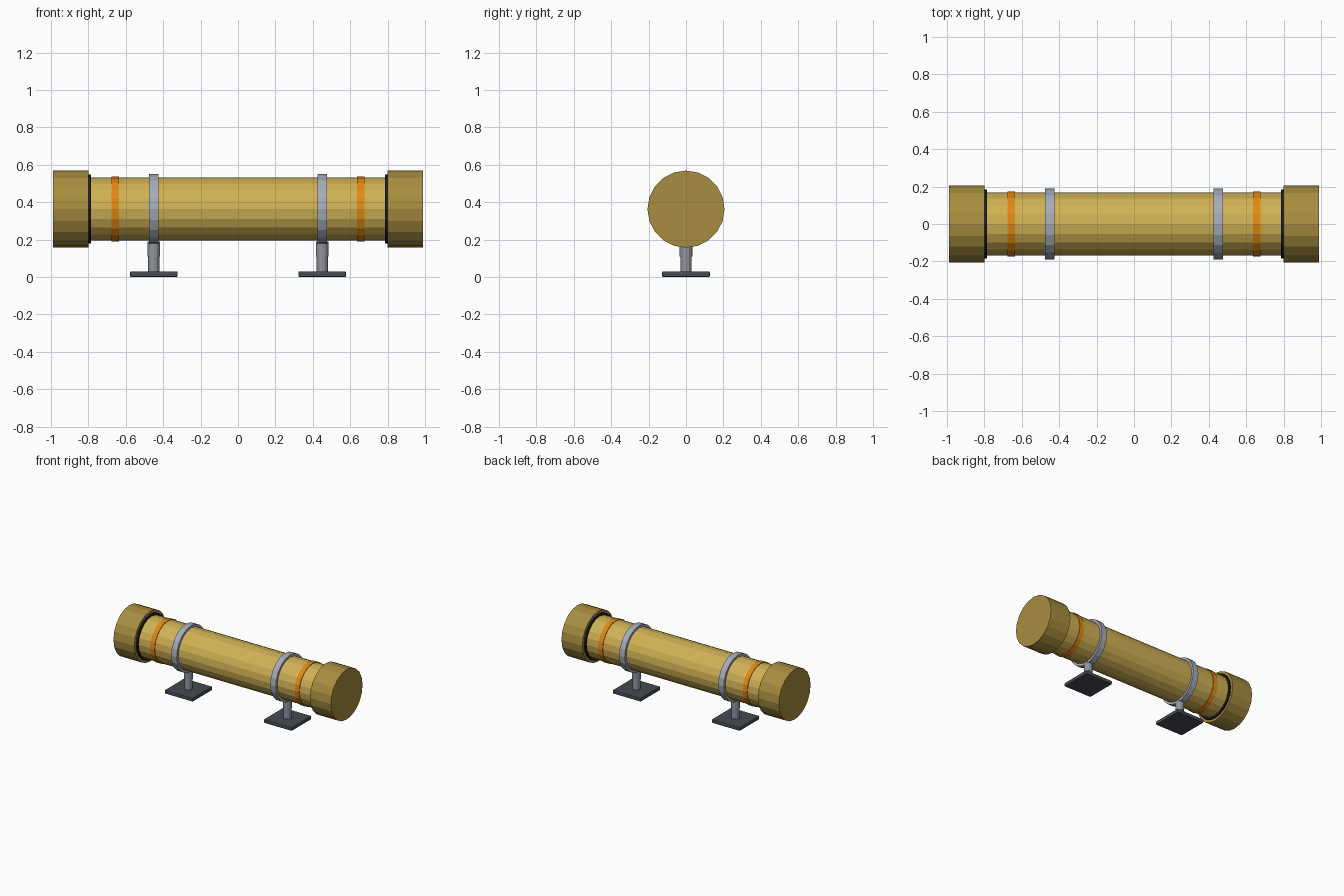
import bpy
import math

default = bpy.data.objects.get("Cube")
if default:
    bpy.data.objects.remove(default, do_unlink=True)

AXIS_Z = 0.363  # height of the tube's centre line
SIDES = 20


def make_material(name, rgb):
    mat = bpy.data.materials.new(name)
    mat.use_nodes = True
    colour = (*rgb, 1.0)
    mat.diffuse_color = colour
    mat.node_tree.nodes["Principled BSDF"].inputs["Base Color"].default_value = colour
    return mat


brass = make_material("brass", (0.63, 0.44, 0.09))
dark_brass = make_material("dark brass", (0.39, 0.27, 0.05))
orange = make_material("orange", (0.76, 0.25, 0.006))
rubber = make_material("black rubber", (0.012, 0.012, 0.014))
steel = make_material("light steel", (0.38, 0.42, 0.49))
grey = make_material("post grey", (0.28, 0.30, 0.33))
slate = make_material("slate", (0.06, 0.068, 0.085))


def finish(name, mat):
    obj = bpy.context.object
    obj.name = name
    obj.data.materials.append(mat)
    return obj


def drum(name, x, radius, width, mat):
    """Faceted cylinder lying along x on the tube's centre line."""
    bpy.ops.mesh.primitive_cylinder_add(
        vertices=SIDES, radius=radius, depth=width,
        location=(x, 0, AXIS_Z), rotation=(0, math.pi / 2, 0))
    return finish(name, mat)


def post(name, x, radius, bottom, top, mat):
    """Upright faceted cylinder."""
    bpy.ops.mesh.primitive_cylinder_add(
        vertices=12, radius=radius, depth=top - bottom,
        location=(x, 0, (bottom + top) / 2))
    return finish(name, mat)


# Main tube
drum("main_tube", 0, 0.169, 1.62, brass)

for side, sign in (("left", 1), ("right", -1)):
    # End cap with its seal, and the painted band beside it
    drum(side + "_end_cap", sign * 0.893, 0.206, 0.19, dark_brass)
    drum(side + "_seal", sign * 0.794, 0.185, 0.018, rubber)
    drum(side + "_band", sign * 0.657, 0.174, 0.04, orange)

    # Clamp on its stand
    x = sign * 0.45
    drum(side + "_clamp", x, 0.189, 0.05, steel)
    post(side + "_collar", x, 0.034, 0.11, 0.19, grey)
    post(side + "_post", x, 0.03, 0.02, 0.19, grey)

    # Square foot plate with softened edges
    bpy.ops.mesh.primitive_cube_add(size=1, location=(x, 0, 0.015))
    foot = finish(side + "_foot", slate)
    foot.scale = (0.255, 0.255, 0.03)
    bpy.ops.object.transform_apply(location=False, rotation=False, scale=True)
    bevel = foot.modifiers.new("soft edges", "BEVEL")
    bevel.width = 0.006
    bevel.segments = 2
